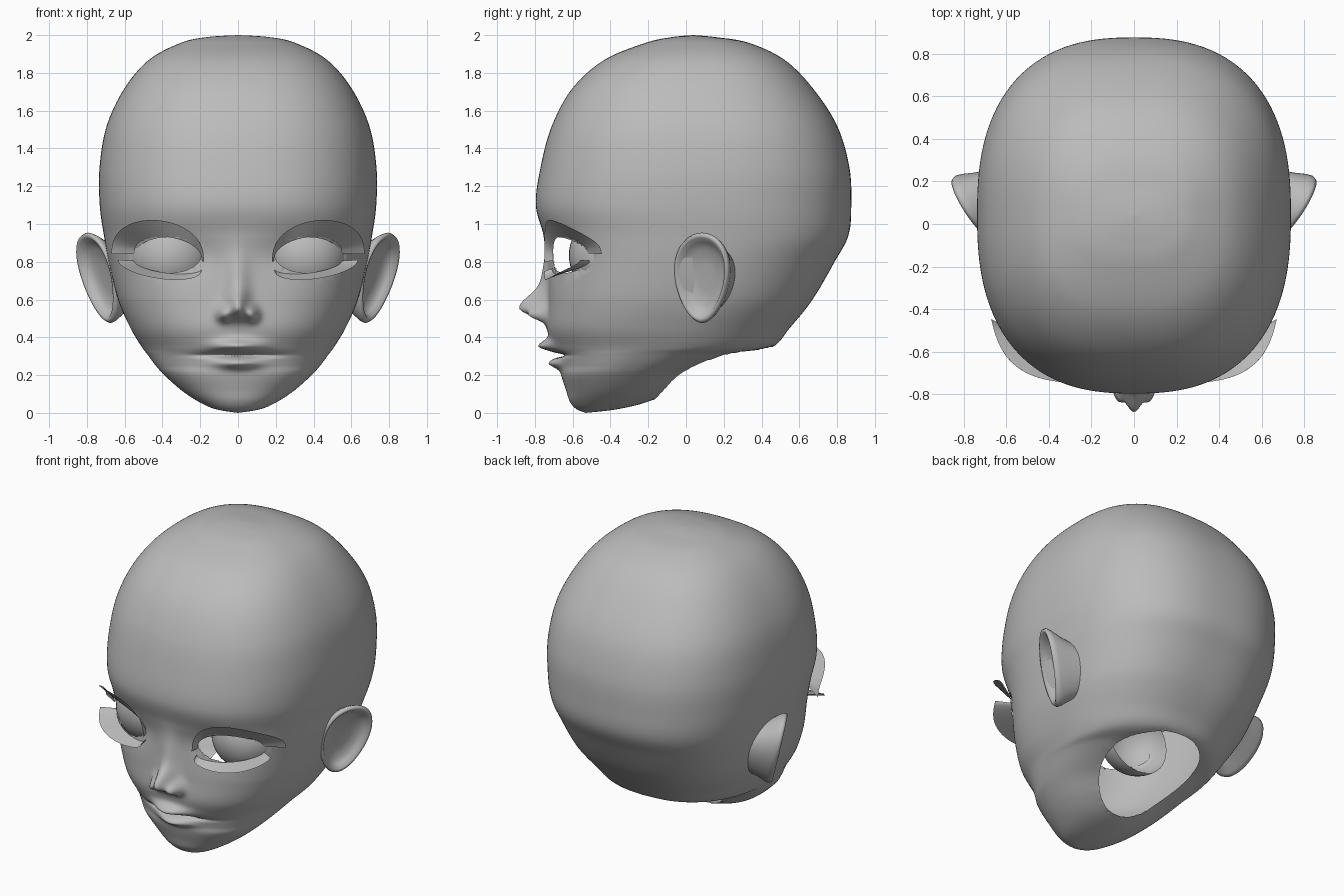
import bpy, bmesh, math
from mathutils import Vector
from mathutils.bvhtree import BVHTree

cube = bpy.data.objects.get("Cube")
if cube:
    bpy.data.objects.remove(cube, do_unlink=True)

grey = bpy.data.materials.new("plain_grey")
grey.use_nodes = True
tone = (0.5, 0.5, 0.5, 1)
grey.diffuse_color = tone
grey.node_tree.nodes["Principled BSDF"].inputs["Base Color"].default_value = tone


def finish(bm, name, fix_normals=True):
    if fix_normals:
        bmesh.ops.recalc_face_normals(bm, faces=bm.faces)
    mesh = bpy.data.meshes.new(name)
    bm.to_mesh(mesh)
    bm.free()
    mesh.materials.append(grey)
    for face in mesh.polygons:
        face.use_smooth = True
    obj = bpy.data.objects.new(name, mesh)
    bpy.context.collection.objects.link(obj)
    return obj


def bridge(bm, rings, closed=True):
    """Skin a list of equally long point rings with quads."""
    rows = [[bm.verts.new(p) for p in ring] for ring in rings]
    count = len(rows[0])
    for low, high in zip(rows, rows[1:]):
        for i in range(count if closed else count - 1):
            j = (i + 1) % count
            bm.faces.new((low[i], low[j], high[j], high[i]))
    return rows


def catmull(table, steps):
    """Smooth rows of numbers with a Catmull-Rom spline."""
    rows = [Vector(r) for r in table]
    rows = [rows[0]] + rows + [rows[-1]]
    for a, b, c, d in zip(rows, rows[1:], rows[2:], rows[3:]):
        for k in range(steps):
            t = k / steps
            yield b + (c - a) * (t / 2) + (a * 2 - b * 5 + c * 4 - d) * (t * t / 2) \
                + (b * 3 - a - c * 3 + d) * (t ** 3 / 2)
    yield rows[-1]


# Head levels: height, front y, back y, half width
LEVELS = [
    (2, .04, .04, 0), (1.99, -.07, .15, .16), (1.96, -.21, .33, .3),
    (1.87, -.43, .52, .47), (1.72, -.6, .67, .6), (1.52, -.71, .8, .695),
    (1.3, -.77, .865, .733), (1.1, -.795, .875, .732), (.94, -.752, .86, .71),
    (.8, -.727, .787, .685), (.6, -.73, .67, .635), (.45, -.735, .55, .57),
    (.35, -.7, .46, .51), (.31, -.675, .3, .48), (.25, -.66, .13, .435),
    (.2, -.66, .02, .39), (.12, -.635, -.09, .3), (.06, -.615, -.2, .21),
    (.02, -.58, -.36, .12), (0, -.53, -.53, 0),
]

# Face relief: height, x, z, spread in x, spread below, spread above
RELIEF = [
    (.145, 0, .555, .055, .055, .09),    # nose tip
    (.035, 0, .72, .06, .12, .14),       # nose bridge
    (.085, .075, .52, .036, .035, .045), # nostril wings
    (.08, 0, .352, .12, .028, .035),     # upper lip
    (.065, 0, .262, .11, .03, .03),      # lower lip
    (-.045, 0, .305, .17, .011, .011),   # mouth line
    (-.03, .3, .84, .14, .1, .1),        # eye sockets
]


def relief(x, z):
    total = 0
    for amp, cx, cz, sx, below, above in RELIEF:
        sz = below if z < cz else above
        total += amp * math.exp(-((abs(x) - cx) / sx) ** 2 - ((z - cz) / sz) ** 2)
    return total


COLUMNS = 192


def head_ring(level):
    z, front, back, width = level
    mid, depth = (front + back) / 2, (back - front) / 2
    power = 2.1 + .4 * min(1, max(0, z / .6))
    ring = []
    for i in range(COLUMNS):
        a = math.tau * i / COLUMNS
        a -= .5 * math.sin(a)                # crowd columns towards the face
        s, c = math.sin(a), math.cos(a)
        r = (abs(s) ** power + abs(c) ** power) ** (-1 / power)
        x, y = width * r * s, mid - depth * r * c
        if c > 0:
            y -= relief(x, z) * min(1, c * 3)
        ring.append((x, y, z))
    return ring


def punch(bm, axes, centre, radii, region):
    """Open an elliptical hole and pull its rim onto the ellipse."""
    def local(v):
        return [(v.co[k] - m) / r for k, m, r in zip(axes, centre, radii)]
    inside = [v for v in bm.verts if region(v.co) and math.hypot(*local(v)) < 1]
    bmesh.ops.delete(bm, geom=inside, context="VERTS")
    for v in bm.verts:
        if v.is_boundary and region(v.co):
            q = local(v)
            size = math.hypot(*q)
            if size < 1.4:
                for k, m, r, u in zip(axes, centre, radii, q):
                    v.co[k] = m + r * u / size


# Head shell with eye openings and neck opening
head = bmesh.new()
bridge(head, [head_ring(level) for level in catmull(LEVELS, 10)])
bmesh.ops.remove_doubles(head, verts=head.verts, dist=.0001)
bmesh.ops.recalc_face_normals(head, faces=head.faces)
skin = BVHTree.FromBMesh(head)
EYE_X, EYE_Z = .37, .835
for side in (-1, 1):
    punch(head, (0, 2), (side * EYE_X, EYE_Z), (.175, .095),
          lambda p: p.y < -.3 and p.x * side > 0)
punch(head, (0, 1), (0, .145), (.3, .315), lambda p: p.z < .5)
finish(head, "head", False)


def skin_y(x, z):
    hit = skin.ray_cast(Vector((x, -2, z)), Vector((0, 1, 0)))[0]
    return hit.y if hit else -.45


def flare_y(x):
    return -.75 * (1 - (x / .69) ** 4.5) ** .25


def lash(name, side, inner, outer):
    """Thin sheet from the eyelid to a flared outer edge."""
    bm = bmesh.new()
    lid, tip = [], []
    for i in range(25):
        a = math.pi * (1 - i / 24)
        c, s = math.cos(a), math.sin(a)
        x, z = inner(c, s)
        lid.append((side * x, skin_y(x, z) - .004, z))
        x, z = outer(c, s)
        tip.append((side * x, min(flare_y(x), skin_y(x, z) - .004), z))
    bridge(bm, [lid, tip], closed=False)
    finish(bm, name)


# Ear sections: scale of the outline, offset along the ear's facing direction
EAR = [(.6, -.2), (.85, -.08), (1, -.025), (1.04, 0), (1, .018), (.92, .015),
       (.82, -.012), (.65, -.035), (.3, -.04), (.02, -.04)]


def ear_ring(side, scale, offset):
    ring = []
    for i in range(40):
        a = math.tau * i / 40
        y = .085 + .135 * scale * math.cos(a) * (1 + .2 * math.sin(a))
        z = .715 + .23 * scale * math.sin(a)
        x = .67 + .6 * (y + .02) + .25 * (z - .71)
        ring.append((side * (x + .85 * offset), y - .5 * offset, z))
    return ring


for side, label in ((1, "left"), (-1, "right")):
    # Front half of the eyeball
    eye = bmesh.new()
    bmesh.ops.create_uvsphere(eye, u_segments=40, v_segments=24, radius=.23)
    back = [v for v in eye.verts if v.co.y > .01]
    bmesh.ops.delete(eye, geom=back, context="VERTS")
    bmesh.ops.translate(eye, verts=eye.verts, vec=(side * .355, -.39, EYE_Z))
    finish(eye, label + "_eyeball")

    # Eyelashes
    lash(label + "_upper_lash", side,
         lambda c, s: (EYE_X + .18 * c, .825 + .02 * c + .105 * s ** .9),
         lambda c, s: (.425 + .245 * c, .82 + .02 * c + .2 * s ** .8))
    lash(label + "_lower_lash", side,
         lambda c, s: (EYE_X + .18 * c, .785 + .02 * c - .045 * s),
         lambda c, s: (.415 + .22 * c, .78 + .03 * c - .07 * s))

    # Ear
    ear = bmesh.new()
    rows = bridge(ear, [ear_ring(side, *section) for section in EAR])
    ear.faces.new(rows[-1])
    finish(ear, label + "_ear")
